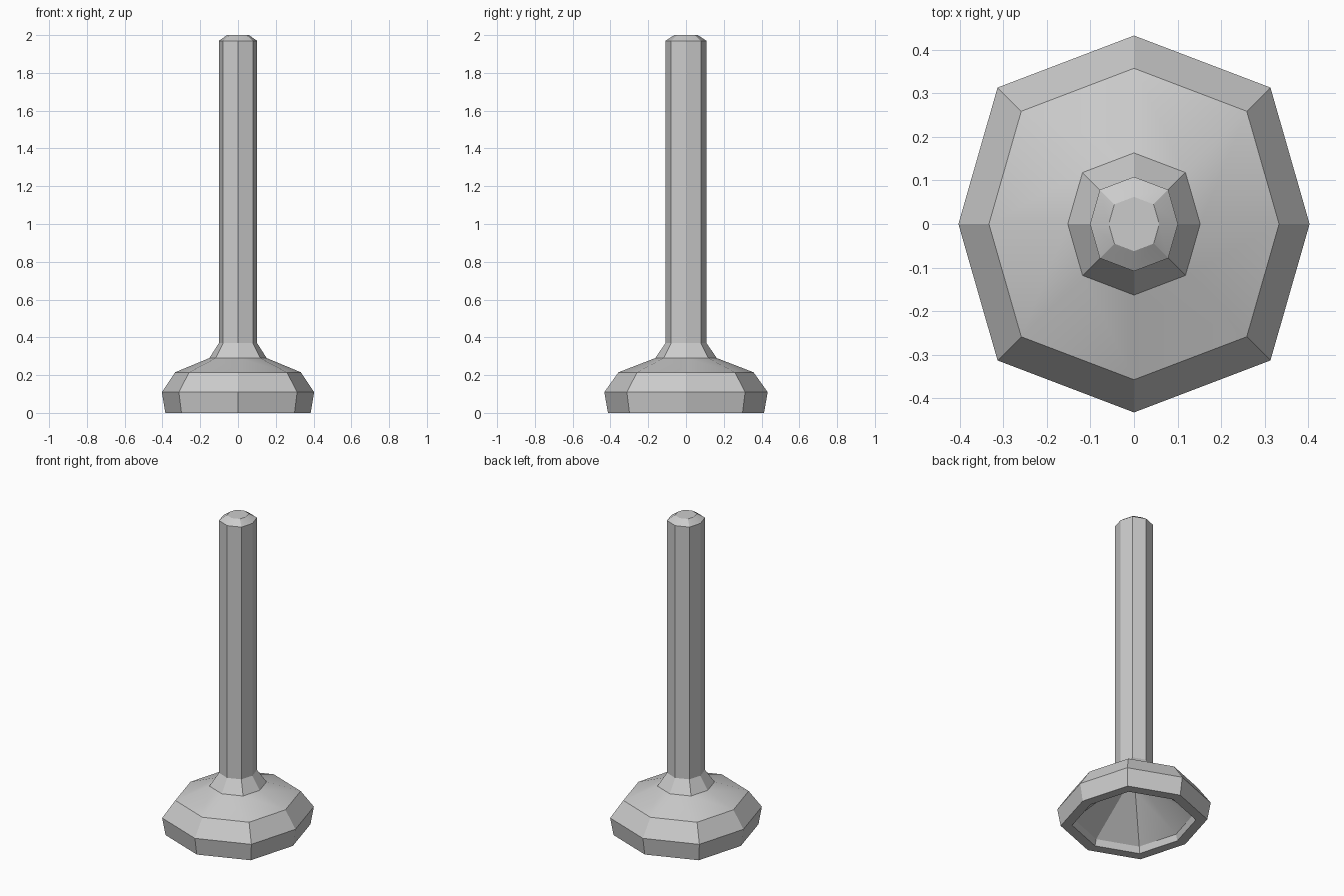
import bpy, bmesh
from math import radians

if "Cube" in bpy.data.objects:
    bpy.data.objects.remove(bpy.data.objects["Cube"])

# Slightly elongated octagon cross-section, radius 1 along x
D, Y = 0.777, 1.073
OCTAGON = [(1, 0), (D, D), (0, Y), (-D, D), (-1, 0), (-D, -D), (0, -Y), (D, -D)]


def lathe(name, profile, smooth_angle):
    """Loft the octagon through (radius, z) rings and cap the last ring."""
    bm = bmesh.new()
    rings = [[bm.verts.new((x * r, y * r, z)) for x, y in OCTAGON] for r, z in profile]
    for a, b in zip(rings, rings[1:]):
        for i in range(8):
            j = (i + 1) % 8
            bm.faces.new((a[i], a[j], b[j], b[i]))
    bm.faces.new(rings[-1])
    bmesh.ops.recalc_face_normals(bm, faces=bm.faces)
    mesh = bpy.data.meshes.new(name)
    bm.to_mesh(mesh)
    bm.free()
    obj = bpy.data.objects.new(name, mesh)
    bpy.context.collection.objects.link(obj)
    bpy.ops.object.select_all(action='DESELECT')
    obj.select_set(True)
    bpy.context.view_layer.objects.active = obj
    bpy.ops.object.shade_smooth_by_angle(angle=radians(smooth_angle))
    return obj


# Handle: long shaft with a chamfered tip
lathe("handle", [(0.101, 0.37), (0.101, 1.97), (0.058, 2.0)], 25)

# Rubber cup: hollow inside up to the neck, rim, outer wall, shoulder, collar
cup = lathe("rubber_cup", [
    (0.101, 0.37), (0.152, 0.29), (0.333, 0.215), (0.403, 0.11), (0.385, 0.0),
    (0.325, 0.0), (0.315, 0.04), (0.08, 0.25)], 25)
